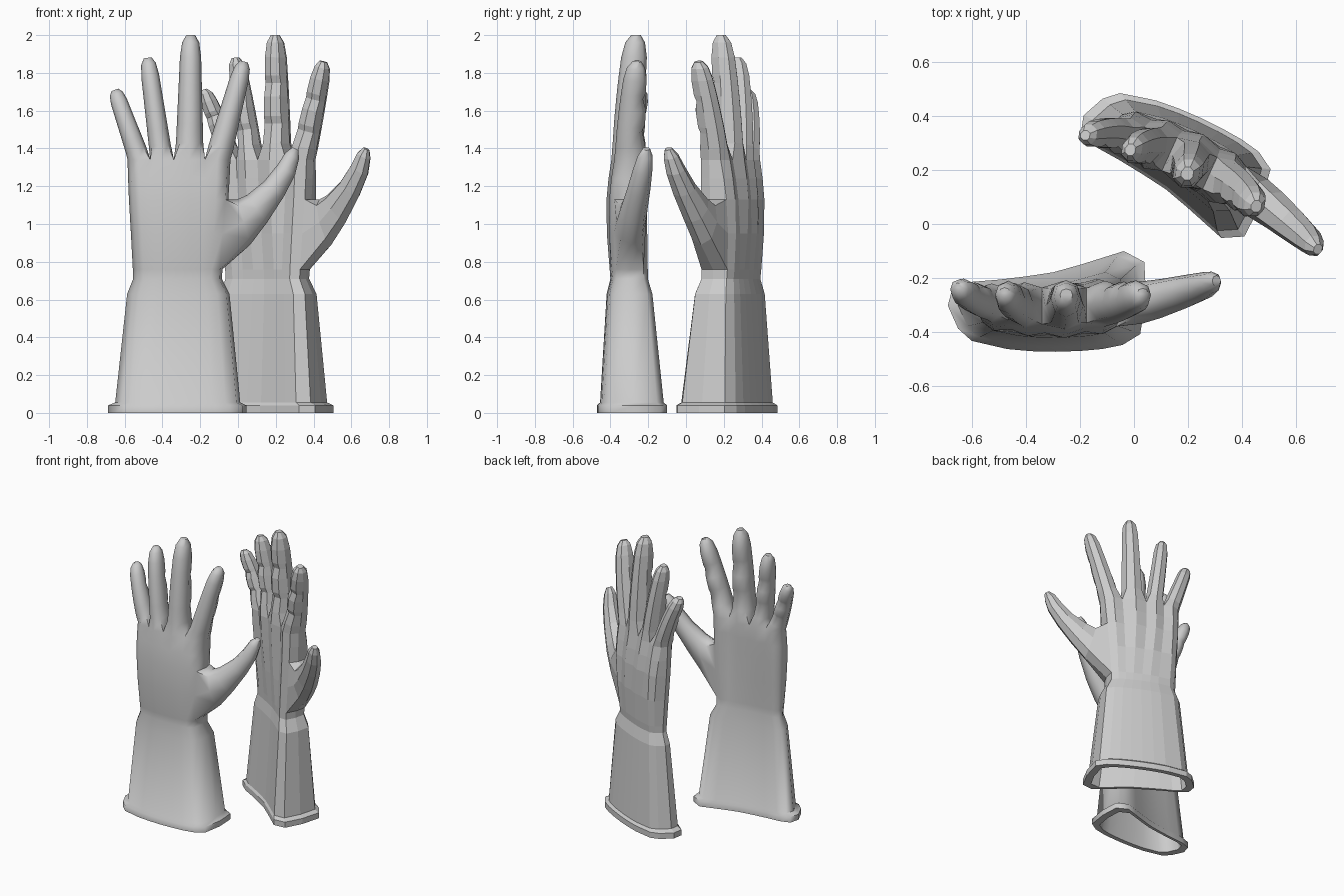
import bpy, bmesh, math
from mathutils import Matrix, Vector

if "Cube" in bpy.data.objects:
    bpy.data.objects.remove(bpy.data.objects["Cube"])

# Cuff cross-section: back-of-hand row, palm row (pinky -> thumb), two side points
BACK = [(-.65, -.385), (-.6, -.43), (-.47, -.46), (-.38, -.468), (-.29, -.47),
        (-.2, -.467), (-.12, -.46), (-.045, -.445), (.02, -.405)]
PALM = [(-.67, -.235), (-.6, -.213), (-.5, -.205), (-.4, -.193), (-.3, -.178),
        (-.2, -.15), (-.12, -.125), (-.04, -.10), (.035, -.14)]
SECTION = BACK + [(.042, -.27)] + PALM[::-1] + [(-.688, -.30)]

# Knuckle cross-section: web points alternate with finger centres
KX = [-.57, -.525, -.465, -.405, -.34, -.26, -.175, -.11, -.055]
KF = [-.33, -.365, -.355, -.385, -.37, -.395, -.365, -.38, -.35]
KB = [-.25, -.22, -.24, -.215, -.235, -.21, -.235, -.21, -.235]
KNUCKLE = list(zip(KX, KF)) + [(-.04, -.29)] + list(zip(KX, KB))[::-1] + [(-.585, -.29)]

# x0, x1, y0, y1, z: inner wall, lip, cuff, wrist
CUFF = [(-.55, -.09, -.395, -.205, .69), (-.635, -.005, -.44, -.135, .0),
        (-.688, .045, -.472, -.10, .0), (-.688, .045, -.472, -.10, .04),
        (-.65, .012, -.455, -.118, .055), (-.587, -.045, -.42, -.178, .63),
        (-.555, -.085, -.40, -.202, .71)]
# z, blend wrist -> knuckle, bulge of the back
HAND = [(.76, .06, .006), (.95, .4, .022), (1.13, .75, .025), (1.24, .9, .015), (1.34, 1, 0)]

# base x, tip x, tip z, base y, tip y, base and tip half width, half depth at base
FINGERS = [(-.525, -.652, 1.71, -.290, -.235, .058, .042, .068),
           (-.405, -.478, 1.88, -.300, -.255, .060, .045, .080),
           (-.257, -.250, 2.00, -.302, -.262, .075, .052, .090),
           (-.105, .032, 1.86, -.295, -.258, .069, .046, .082)]
# position along the finger, size of the palm-side pad, overall size
JOINTS = [(.12, 1, 1), (.28, .8, 1), (.34, 1, 1), (.5, 1.05, 1), (.61, .8, 1),
          (.67, 1, 1), (.82, 1.0, 1), (.94, .9, .85), (1, .8, .45)]
# thumb: x, y, z, half width, half depth, direction angle from +x
THUMB = [(.03, -.29, 1.01, .125, .078, 16), (.10, -.275, 1.08, .09, .072, 37),
         (.19, -.25, 1.185, .066, .062, 53), (.255, -.23, 1.285, .054, .052, 60),
         (.287, -.216, 1.36, .04, .04, 62), (.305, -.21, 1.398, .018, .02, 62)]


def fit(x0, x1, y0, y1):
    return [(x0 + (x + .688) / .73 * (x1 - x0), y0 + (y + .47) / .37 * (y1 - y0))
            for x, y in SECTION]


def octagon(bm, c, hw, hd, ang, pad=1):
    k = .73
    u = Vector((math.sin(ang), 0, -math.cos(ang)))
    ring = [(-k, -k), (0, -1), (k, -k), (1, 0), (k, k), (0, 1), (-k, k), (-1, 0)]
    return [bm.verts.new(Vector(c) + u * a * hw + Vector((0, b * hd * (pad if b > 0 else 1), 0)))
            for a, b in ring]


def bridge(bm, a, b, skip=()):
    n = len(a)
    for i in range(n):
        if i not in skip:
            j = (i + 1) % n
            bm.faces.new((a[i], a[j], b[j], b[i]))


def loft(bm, rings):
    for a, b in zip(rings, rings[1:]):
        bridge(bm, a, b)
    bm.faces.new(rings[-1])


def make_glove(name, matrix, smooth):
    bm = bmesh.new()
    # cuff and palm rings
    rings = [[bm.verts.new((x, y, c[4])) for x, y in fit(*c[:4])] for c in CUFF]
    wrist = fit(*CUFF[-1][:4])
    for z, b, bulge in HAND:
        ring = []
        for i, ((wx, wy), (kx, ky)) in enumerate(zip(wrist, KNUCKLE)):
            y = wy + (ky - wy) * b - (bulge if i < 9 else 0)
            ring.append(bm.verts.new((wx + (kx - wx) * b, y, z)))
        rings.append(ring)
    r1 = len(CUFF)
    for n, (a, b) in enumerate(zip(rings, rings[1:])):
        bridge(bm, a, b, (8, 9) if n in (r1, r1 + 1) else ())

    # fingers grow out of the knuckle ring and share the webs
    K = rings[-1]
    F, B = K[:9], K[10:19][::-1]
    webs = [K[19]] + [bm.verts.new((KX[i], -.30, 1.345)) for i in (2, 4, 6)] + [K[9]]
    for i, (x0, x1, z1, y0, y1, w0, w1, d0) in enumerate(FINGERS):
        j = 2 * i
        loops = [[F[j], F[j + 1], F[j + 2], webs[i + 1], B[j + 2], B[j + 1], B[j], webs[i]]]
        ang = math.atan2(z1 - 1.35, x1 - x0)
        for t, pad, size in JOINTS:
            c = (x0 + (x1 - x0) * t, y0 + (y1 - y0) * t * t, 1.35 + (z1 - 1.35) * t)
            loops.append(octagon(bm, c, (w0 + (w1 - w0) * t) * size,
                                 d0 * (1 - .3 * t) * size, ang, pad))
        loft(bm, loops)

    # thumb grows out of the opening in the side of the palm
    lo, mid, hi = rings[r1:r1 + 3]
    loops = [[hi[8], mid[8], lo[8], lo[9], lo[10], mid[10], hi[10], hi[9]]]
    for x, y, z, hw, hd, a in THUMB:
        loops.append(octagon(bm, (x, y, z), hw, hd, math.radians(a)))
    loft(bm, loops)

    # drop the unused side points inside the thumb, then place the glove
    bmesh.ops.delete(bm, geom=[v for v in bm.verts if not v.link_faces], context='VERTS')
    bm.transform(matrix)
    bmesh.ops.recalc_face_normals(bm, faces=bm.faces)
    me = bpy.data.meshes.new(name)
    bm.to_mesh(me)
    bm.free()
    ob = bpy.data.objects.new(name, me)
    bpy.context.collection.objects.link(ob)
    if smooth:
        bpy.ops.object.select_all(action='DESELECT')
        ob.select_set(True)
        bpy.context.view_layer.objects.active = ob
        bpy.ops.object.shade_smooth_by_angle(angle=math.radians(60))


# smooth glove in front, its faceted mirror image turned behind it
make_glove("smooth_glove", Matrix.Identity(4), True)
place = (Matrix.Translation((.315, -.158, 0)) @ Matrix.Rotation(math.radians(-24.5), 4, 'Z')
         @ Matrix.Scale(-1, 4, (0, 1, 0)))
make_glove("faceted_glove", place, False)
